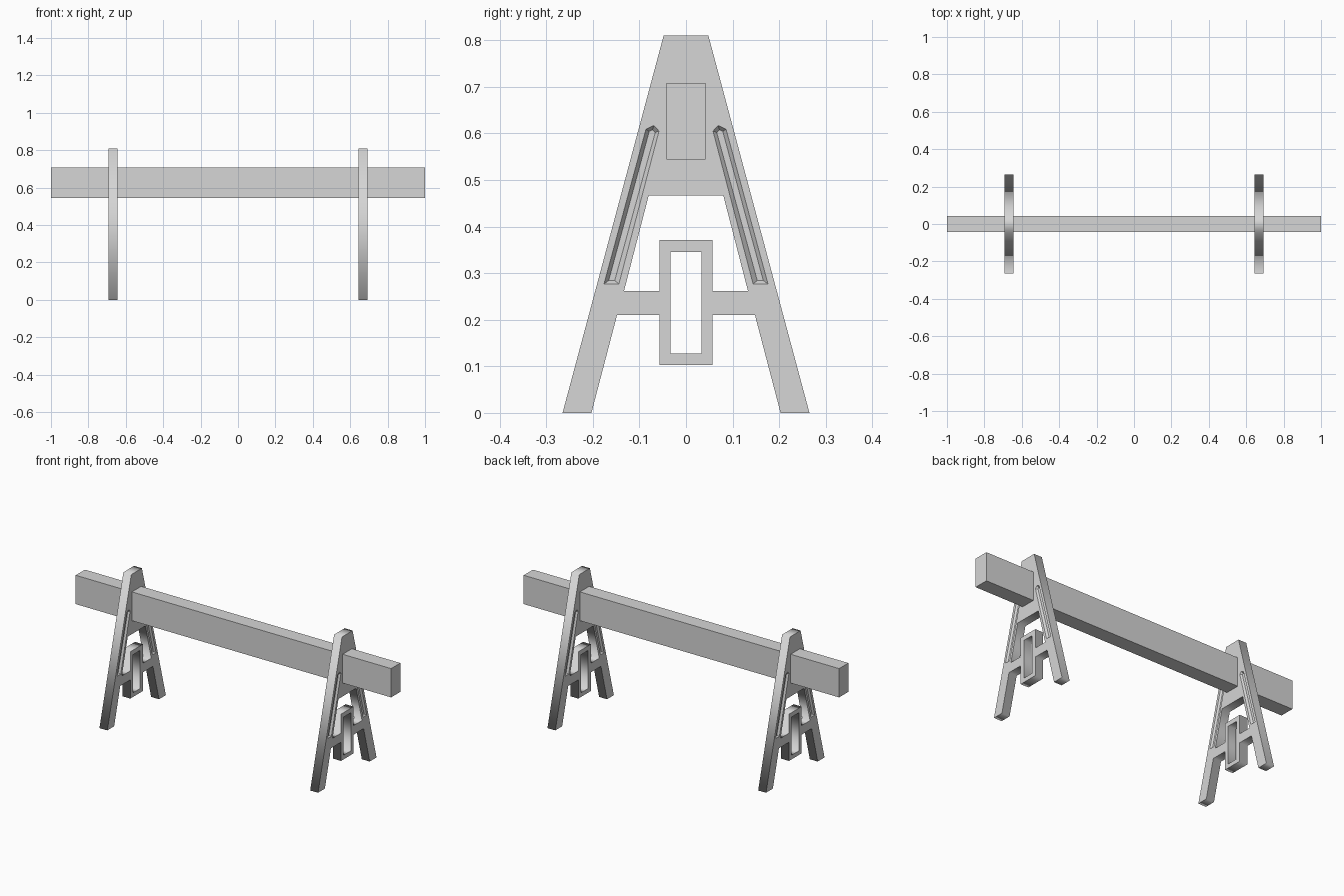
import bpy, bmesh
from mathutils import Matrix

cube = bpy.data.objects.get("Cube")
if cube:
    bpy.data.objects.remove(cube, do_unlink=True)

THICK = 0.05
FRAME_X = 0.668
GROOVE_DEPTH = 0.01

grey = bpy.data.materials.new("light_grey")
grey.use_nodes = True
colour = (0.67, 0.67, 0.67, 1)
grey.diffuse_color = colour
grey.node_tree.nodes["Principled BSDF"].inputs["Base Color"].default_value = colour


def add_object(name, data):
    obj = bpy.data.objects.new(name, data)
    bpy.context.scene.collection.objects.link(obj)
    return obj


def bm_object(name, bm):
    bmesh.ops.recalc_face_normals(bm, faces=bm.faces)
    mesh = bpy.data.meshes.new(name)
    bm.to_mesh(mesh)
    bm.free()
    return add_object(name, mesh)


def mirrored(half):
    return half + [(-y, z) for y, z in reversed(half)]


def evaluated_mesh(obj):
    deps = bpy.context.evaluated_depsgraph_get()
    return bpy.data.meshes.new_from_object(obj.evaluated_get(deps), depsgraph=deps)


# Trestle profile: A-shaped outline, opening above the rung, box opening
outline = [(0.048, 0.81), (0.265, 0), (0.203, 0), (0.148, 0.21), (0.057, 0.21), (0.057, 0.103)]
opening = [(0.08, 0.467), (0.133, 0.262), (0.057, 0.262), (0.057, 0.371)]
box_hole = [(0.033, 0.345), (0.033, 0.127)]

curve = bpy.data.curves.new("trestle_profile", "CURVE")
curve.dimensions = "2D"
curve.fill_mode = "BOTH"
curve.extrude = THICK / 2
for half in (outline, opening, box_hole):
    points = mirrored(half)
    spline = curve.splines.new("POLY")
    spline.points.add(len(points) - 1)
    for p, (y, z) in zip(spline.points, points):
        p.co = (y, z, 0, 1)
    spline.use_cyclic_u = True
profile = add_object("trestle_profile", curve)
bpy.context.view_layer.update()
bm = bmesh.new()
bm.from_mesh(evaluated_mesh(profile))
bpy.data.objects.remove(profile, do_unlink=True)
bmesh.ops.remove_doubles(bm, verts=bm.verts, dist=0.0001)
for v in bm.verts:
    v.co = (v.co.z, v.co.x, v.co.y)
solid = bm_object("trestle_solid", bm)

# Groove cutters: tapered slots along both legs, on both faces
rim = [(0.058, 0.605), (0.069, 0.617), (0.086, 0.609), (0.176, 0.277), (0.144, 0.277)]
floor = [(0.066, 0.602), (0.072, 0.608), (0.079, 0.604), (0.166, 0.284), (0.153, 0.284)]
bm = bmesh.new()
for side in (-1, 1):
    for face in (-1, 1):
        rings = []
        for depth, ring in ((-0.01, rim), (0, rim), (GROOVE_DEPTH, floor)):
            x = face * (THICK / 2 - depth)
            rings.append([bm.verts.new((x, side * y, z)) for y, z in ring])
        bm.faces.new(rings[0])
        bm.faces.new(rings[-1])
        for a, b in zip(rings, rings[1:]):
            for i in range(len(a)):
                j = (i + 1) % len(a)
                bm.faces.new((a[i], a[j], b[j], b[i]))
cutter = bm_object("groove_cutter", bm)
cutter.hide_render = True

cut = solid.modifiers.new("grooves", "BOOLEAN")
cut.operation = "DIFFERENCE"
cut.solver = "EXACT"
cut.object = cutter
bpy.context.view_layer.update()
trestle = evaluated_mesh(solid)
trestle.name = "trestle"
trestle.materials.clear()
trestle.materials.append(grey)
for helper in (solid, cutter):
    bpy.data.objects.remove(helper, do_unlink=True)

# Two matching trestles
for name, x in (("left_trestle", FRAME_X), ("right_trestle", -FRAME_X)):
    add_object(name, trestle).location.x = x

# Long beam through both trestles
bm = bmesh.new()
bmesh.ops.create_cube(bm, size=1, matrix=Matrix.Translation((0, 0, 0.626)) @ Matrix.Diagonal((2, 0.084, 0.165, 1)))
beam = bm_object("beam", bm)
beam.data.materials.append(grey)
